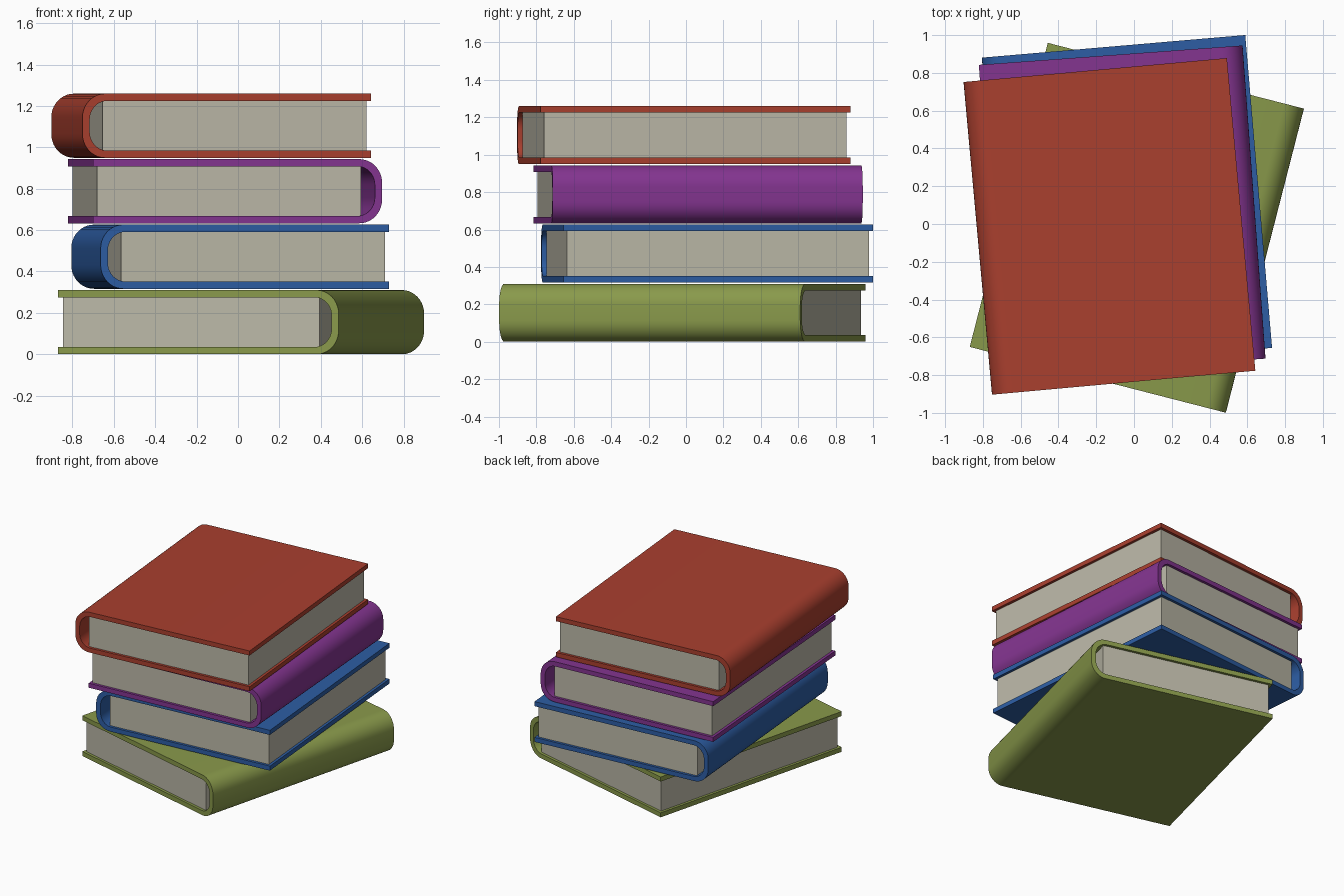
import bpy, bmesh
from math import sin, cos, pi, radians

if "Cube" in bpy.data.objects:
    bpy.data.objects.remove(bpy.data.objects["Cube"])

W, D, H = 1.40, 1.662, 0.31      # width, depth and thickness of a closed book
T = 0.035                        # cover thickness
INSET = 0.02                     # pages sit back from the cover edges
SPINE_GAP = 0.10                 # pages end this far from the outer spine


def material(name, rgb):
    m = bpy.data.materials.new(name)
    m.diffuse_color = (*rgb, 1)
    m.use_nodes = True
    m.node_tree.nodes["Principled BSDF"].inputs["Base Color"].default_value = m.diffuse_color
    return m


def extrude_profile(name, pts, depth, mat, loc, angle):
    """Extrude a closed x-z profile along y, centred on the origin."""
    bm = bmesh.new()
    face = bm.faces.new([bm.verts.new((x, -depth / 2, z)) for x, z in pts])
    new = bmesh.ops.extrude_face_region(bm, geom=[face])["geom"]
    bmesh.ops.translate(bm, vec=(0, depth, 0),
                        verts=[v for v in new if isinstance(v, bmesh.types.BMVert)])
    bmesh.ops.recalc_face_normals(bm, faces=bm.faces)
    mesh = bpy.data.meshes.new(name)
    bm.to_mesh(mesh)
    bm.free()
    mesh.materials.append(mat)
    ob = bpy.data.objects.new(name, mesh)
    bpy.context.collection.objects.link(ob)
    ob.location = loc
    ob.rotation_euler.z = radians(angle)
    bpy.ops.object.select_all(action='DESELECT')
    ob.select_set(True)
    bpy.context.view_layer.objects.active = ob
    bpy.ops.object.shade_smooth_by_angle(angle=radians(35))
    return ob


def u_curve(offset, rx, rz, n=10):
    """Open U from the top fore edge, round the spine, to the bottom fore edge."""
    x0, h = -W / 2 + offset, H / 2 - offset
    top = [(x0 + rx - rx * sin(i / n * pi / 2), h - rz + rz * cos(i / n * pi / 2))
           for i in range(n + 1)]
    return [(W / 2, h)] + top + [(x, -z) for x, z in reversed(top)] + [(W / 2, -h)]


paper = material("paper", (0.50, 0.48, 0.39))
cover_profile = u_curve(0, 0.11, 0.115) + u_curve(T, 0.085, 0.09)[::-1]
px0, px1, pz = -W / 2 + SPINE_GAP, W / 2 - INSET, H / 2 - T
page_profile = [(px0, pz), (px0, -pz), (px1, -pz), (px1, pz)]

# Books from bottom to top: colour, centre, turn (about 180 puts the spine right)
books = [
    ("green", (0.25, 0.32, 0.07), 0.015, -0.02, 180 - 14.4),
    ("blue", (0.026, 0.11, 0.37), -0.0375, 0.1125, 4.9),
    ("purple", (0.23, 0.035, 0.28), -0.0625, 0.065, 180 + 4.2),
    ("red", (0.40, 0.05, 0.028), -0.13, -0.0125, 5.2),
]
for i, (name, rgb, x, y, turn) in enumerate(books):
    loc = (x, y, H / 2 + 0.0 + 0.3165 * i)
    extrude_profile(name + "_book_cover", cover_profile, D, material(name, rgb), loc, turn)
    extrude_profile(name + "_book_pages", page_profile, D - 2 * INSET, paper, loc, turn)
